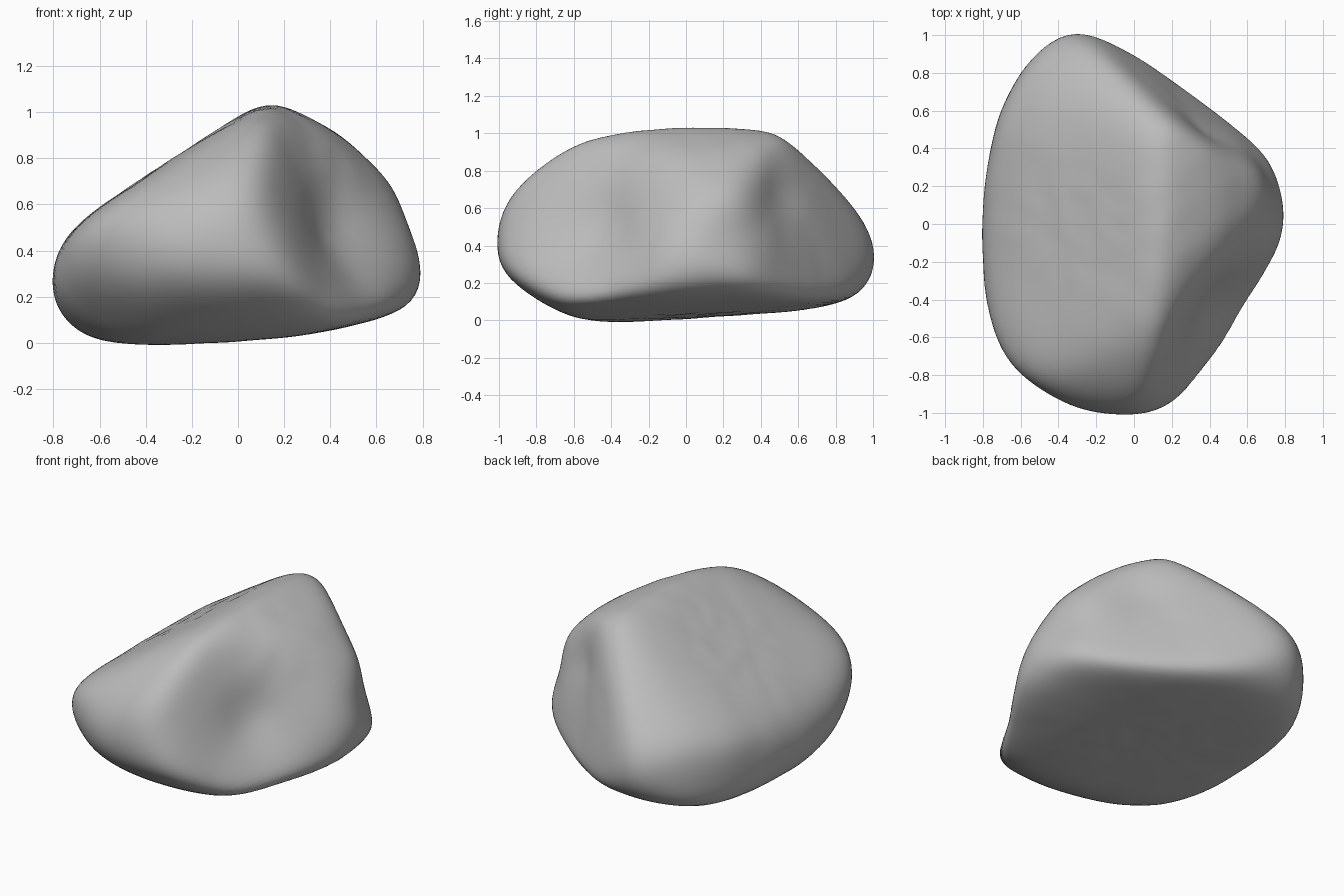
import bpy
import bmesh
import math
from mathutils import Vector, noise

cube = bpy.data.objects.get("Cube")
if cube:
    bpy.data.objects.remove(cube, do_unlink=True)

CORE = Vector((-0.05, 0, 0.45))   # point inside the boulder all planes are measured from
EDGE = 12                         # higher gives crisper edges between worn faces

# Worn faces of the boulder: outward normal and distance from the core
FACES = [
    ((-0.545, 0, 0.838), 0.42),      # long sloping top
    ((-0.88, 0, 0.47), 0.65),        # left shoulder
    ((-0.99, 0, -0.15), 0.86),       # left side
    ((-0.97, 0.25, 0), 0.83),        # left side, towards the back
    ((-0.97, -0.2, 0), 0.86),        # left side, towards the front
    ((-0.6, 0, -0.8), 0.72),         # left underside
    ((-0.5, -0.5, -0.7), 0.81),      # front left underside
    ((0.05, 0.07, -1), 0.425),       # base
    ((0.3, 0.05, -0.954), 0.53),     # right underside
    ((0.85, 0, -0.5), 0.86),         # right lower edge
    ((0, -1, 0), 1.04),              # front
    ((-0.62, -0.78, 0), 1.0),        # front left
    ((-0.3, -0.5, 0.8), 0.7),        # front of the crest
    ((0, -0.85, 0.5), 1.02),         # front brow
    ((0, -0.5, -0.85), 0.7),         # front underside
    ((0.81, -0.46, 0.365), 0.65),    # front right
    ((1, 0, 0.1), 0.85),             # right tip
    ((0.7, 0, 0.7), 0.7),            # spur top
    ((0.35, 0, 0.94), 0.635),        # crest
    ((0.58, 0.78, 0.2), 0.7),        # back right
    ((-0.2, 0.98, 0), 1.12),         # back
    ((-0.8, 0.6, 0), 0.95),          # back left
    ((-0.45, 0.4, 0.8), 0.62),       # back of the sloping top
    ((-0.1, 0.6, 0.78), 0.78),       # back of the crest
    ((-0.1, 0.85, 0.5), 1.02),       # back brow
    ((0, 0.6, -0.8), 0.82),          # back underside
]

# Hollows and swellings: direction from the core, amount, angular width
DENTS = [
    ((0.38, -0.38, 0.02), -0.14, 0.42),   # gully, lower part
    ((0.25, -0.35, 0.4), -0.05, 0.4),     # gully, upper part
    ((0.82, -0.1, -0.04), 0.065, 0.4),    # spur tip
    ((0.7, 0.2, 0), -0.05, 0.2),          # chip on the spur
    ((0.4, 0.5, 0.2), -0.04, 0.25),       # hollow in the back right face
]

faces = [(Vector(n).normalized(), h) for n, h in FACES]
dents = [(Vector(d).normalized(), a, w) for d, a, w in DENTS]


def radius(d):
    """Distance from the core to the surface along unit direction d."""
    total = sum(max(0, n.dot(d) / h) ** EDGE for n, h in faces)
    r = total ** (-1 / EDGE)
    for centre, amount, width in dents:
        r *= 1 + amount * math.exp(-(centre.angle(d) / width) ** 2)
    return r + 0.004 * noise.noise(d * 4)


# Boulder
bm = bmesh.new()
bmesh.ops.create_icosphere(bm, subdivisions=6, radius=1)
for v in bm.verts:
    d = v.co.normalized()
    v.co = CORE + d * radius(d)
mesh = bpy.data.meshes.new("boulder")
bm.to_mesh(mesh)
bm.free()
boulder = bpy.data.objects.new("boulder", mesh)
bpy.context.collection.objects.link(boulder)

# Stone colour
stone = bpy.data.materials.new("stone_grey")
stone.use_nodes = True
colour = (0.5, 0.5, 0.5, 1)
stone.diffuse_color = colour
shader = next(n for n in stone.node_tree.nodes if n.type == "BSDF_PRINCIPLED")
shader.inputs["Base Color"].default_value = colour
shader.inputs["Roughness"].default_value = 0.9
mesh.materials.append(stone)

bpy.ops.object.select_all(action="DESELECT")
boulder.select_set(True)
bpy.context.view_layer.objects.active = boulder
bpy.ops.object.shade_smooth_by_angle(angle=math.radians(40))
